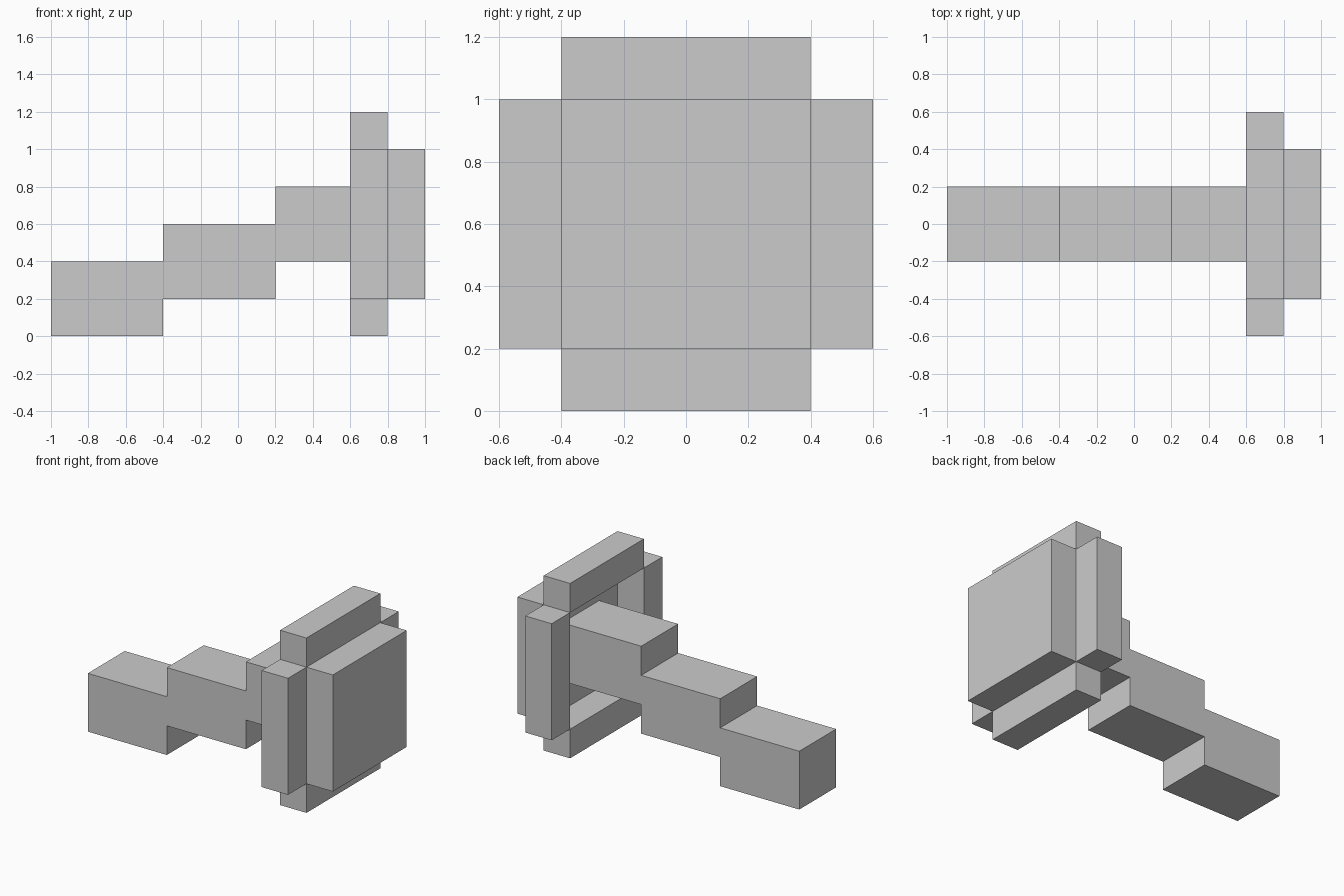
import bpy

if "Cube" in bpy.data.objects:
    bpy.data.objects.remove(bpy.data.objects["Cube"])


def box(name, x, y, z):
    """Add a box spanning the given (min, max) ranges."""
    ranges = (x, y, z)
    bpy.ops.mesh.primitive_cube_add(size=1, location=[(a + b) / 2 for a, b in ranges])
    obj = bpy.context.object
    obj.name = name
    obj.scale = [b - a for a, b in ranges]
    bpy.ops.object.transform_apply(location=False, rotation=False, scale=True)
    return obj


# Stepped handle: three equal blocks climbing towards the head
for i in range(3):
    x0, z0 = -1 + 0.6 * i, 0.2 * i
    box(f"handle_step_{i + 1}", (x0, x0 + 0.6), (-0.2, 0.2), (z0, z0 + 0.4))

# Open frame behind the head: top, bottom and two side bars
box("frame_top", (0.6, 0.8), (-0.4, 0.4), (1.0, 1.2))
box("frame_bottom", (0.6, 0.8), (-0.4, 0.4), (0.0, 0.2))
box("frame_side_front", (0.6, 0.8), (-0.6, -0.4), (0.2, 1.0))
box("frame_side_back", (0.6, 0.8), (0.4, 0.6), (0.2, 1.0))

# Square face plate closing the frame
box("face_plate", (0.8, 1.0), (-0.4, 0.4), (0.2, 1.0))
